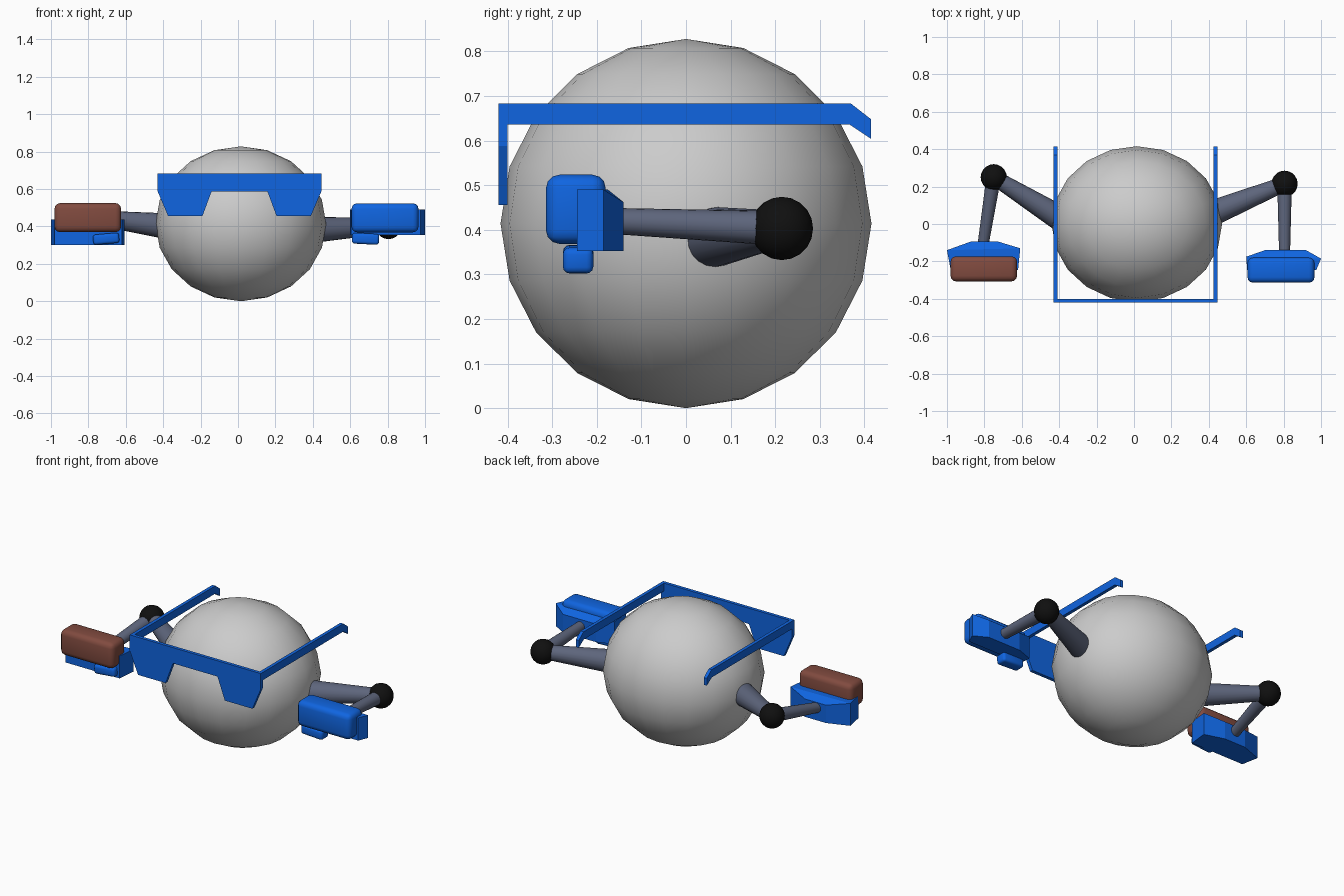
import bpy, bmesh, math
from mathutils import Vector

if "Cube" in bpy.data.objects:
    bpy.data.objects.remove(bpy.data.objects["Cube"])


def material(name, rgb):
    m = bpy.data.materials.new(name)
    m.diffuse_color = (*rgb, 1)
    m.use_nodes = True
    m.node_tree.nodes["Principled BSDF"].inputs["Base Color"].default_value = m.diffuse_color
    return m


BLUE = material("blue", (0.005, 0.13, 0.75))
RED = material("brown_red", (0.22, 0.07, 0.05))
SLATE = material("slate", (0.11, 0.13, 0.20))
BLACK = material("black", (0.005, 0.005, 0.005))


def make(name, bm, mat=None, smooth=None):
    bmesh.ops.recalc_face_normals(bm, faces=bm.faces)
    me = bpy.data.meshes.new(name)
    bm.to_mesh(me)
    bm.free()
    ob = bpy.data.objects.new(name, me)
    bpy.context.collection.objects.link(ob)
    if mat:
        me.materials.append(mat)
    if smooth:
        bpy.ops.object.select_all(action='DESELECT')
        ob.select_set(True)
        bpy.context.view_layer.objects.active = ob
        bpy.ops.object.shade_smooth_by_angle(angle=math.radians(smooth))
    return ob


def ball(name, center, radii, mat=None, seg=20):
    bm = bmesh.new()
    bmesh.ops.create_uvsphere(bm, u_segments=seg, v_segments=seg // 2, radius=1)
    bmesh.ops.scale(bm, vec=radii, verts=bm.verts)
    bmesh.ops.translate(bm, vec=center, verts=bm.verts)
    return make(name, bm, mat, 40)


def limb(name, a, b, r1, r2):
    a, b = Vector(a), Vector(b)
    d = b - a
    bm = bmesh.new()
    bmesh.ops.create_cone(bm, cap_ends=True, segments=20, radius1=r1, radius2=r2, depth=d.length)
    bmesh.ops.rotate(bm, matrix=d.to_track_quat('Z', 'Y').to_matrix(), verts=bm.verts)
    bmesh.ops.translate(bm, vec=(a + b) / 2, verts=bm.verts)
    return make(name, bm, SLATE, 40)


def prism(name, points, offset, mat):
    bm = bmesh.new()
    face = bm.faces.new([bm.verts.new(p) for p in points])
    ext = bmesh.ops.extrude_face_region(bm, geom=[face])
    moved = [v for v in ext['geom'] if isinstance(v, bmesh.types.BMVert)]
    bmesh.ops.translate(bm, vec=offset, verts=moved)
    if not any(face in e.link_faces for e in bm.edges):
        bm.faces.new([v for v in bm.verts if v not in moved])
    return make(name, bm, mat)


def rounded_box(name, center, size, r, mat, tilt=0):
    bm = bmesh.new()
    bmesh.ops.create_cube(bm, size=1)
    bmesh.ops.scale(bm, vec=size, verts=bm.verts)
    bmesh.ops.bevel(bm, geom=bm.edges[:], offset=r, segments=3, profile=0.5, affect='EDGES')
    ob = make(name, bm, mat, 40)
    ob.location = center
    ob.rotation_euler.y = math.radians(tilt)
    return ob


def palm(name, front, back, z0, z1, zback):
    # outline widens to the front; the back edge is lower
    bm = bmesh.new()
    for x, y in front:
        for z in (z0, z1):
            bm.verts.new((x, y, z))
    for x, y in back:
        for z in (z0, zback):
            bm.verts.new((x, y, z))
    bmesh.ops.convex_hull(bm, input=bm.verts[:])
    return make(name, bm, BLUE)


# round body
ball("body", (0.015, 0, 0.414), (0.456, 0.416, 0.414))

# glasses front with two lenses, and side bars bent down at the tips
cx = 0.008
half = [(0.149, 0.588), (0.198, 0.456), (0.382, 0.456), (0.438, 0.588), (0.438, 0.683)]
outline = [(cx + x, z) for x, z in half] + [(cx - x, z) for x, z in reversed(half)]
prism("glasses_front", [(x, -0.42, z) for x, z in outline], (0, 0.02, 0), BLUE)
bar = [(-0.41, 0.683), (0.37, 0.683), (0.415, 0.648), (0.415, 0.604), (0.367, 0.636), (-0.41, 0.636)]
for side, x in (("left", -0.43), ("right", 0.426)):
    prism("glasses_bar_" + side, [(x, y, z) for y, z in bar], (0.02, 0, 0), BLUE)

# arms: shoulder start, elbow, wrist
for side, start, elbow, wrist in (
        ("left", (-0.37, 0.015, 0.40), (-0.75, 0.25, 0.445), (-0.81, -0.13, 0.37)),
        ("right", (0.40, 0.05, 0.382), (0.805, 0.215, 0.403), (0.805, -0.17, 0.42))):
    limb("upper_arm_" + side, start, elbow, 0.07, 0.04)
    ball("elbow_" + side, elbow, (0.07, 0.07, 0.071), BLACK)
    limb("forearm_" + side, elbow, wrist, 0.039, 0.029)

# right hand
palm("palm_right", [(0.605, -0.245), (0.60, -0.175), (1.0, -0.185), (0.975, -0.245)],
     [(0.70, -0.14), (0.92, -0.14)], 0.353, 0.49, 0.462)
rounded_box("fingers_right", (0.786, -0.247, 0.446), (0.358, 0.134, 0.155), 0.03, BLUE)
rounded_box("thumb_right", (0.682, -0.242, 0.334), (0.145, 0.068, 0.058), 0.015, BLUE, 3)

# left hand
palm("palm_left", [(-0.98, -0.245), (-1.0, -0.14), (-0.608, -0.13), (-0.62, -0.245)],
     [(-0.87, -0.093), (-0.73, -0.093)], 0.302, 0.437, 0.41)
rounded_box("fingers_left", (-0.803, -0.24, 0.447), (0.356, 0.134, 0.155), 0.03, RED)
rounded_box("thumb_left", (-0.705, -0.242, 0.334), (0.14, 0.068, 0.055), 0.015, BLUE, -5)
